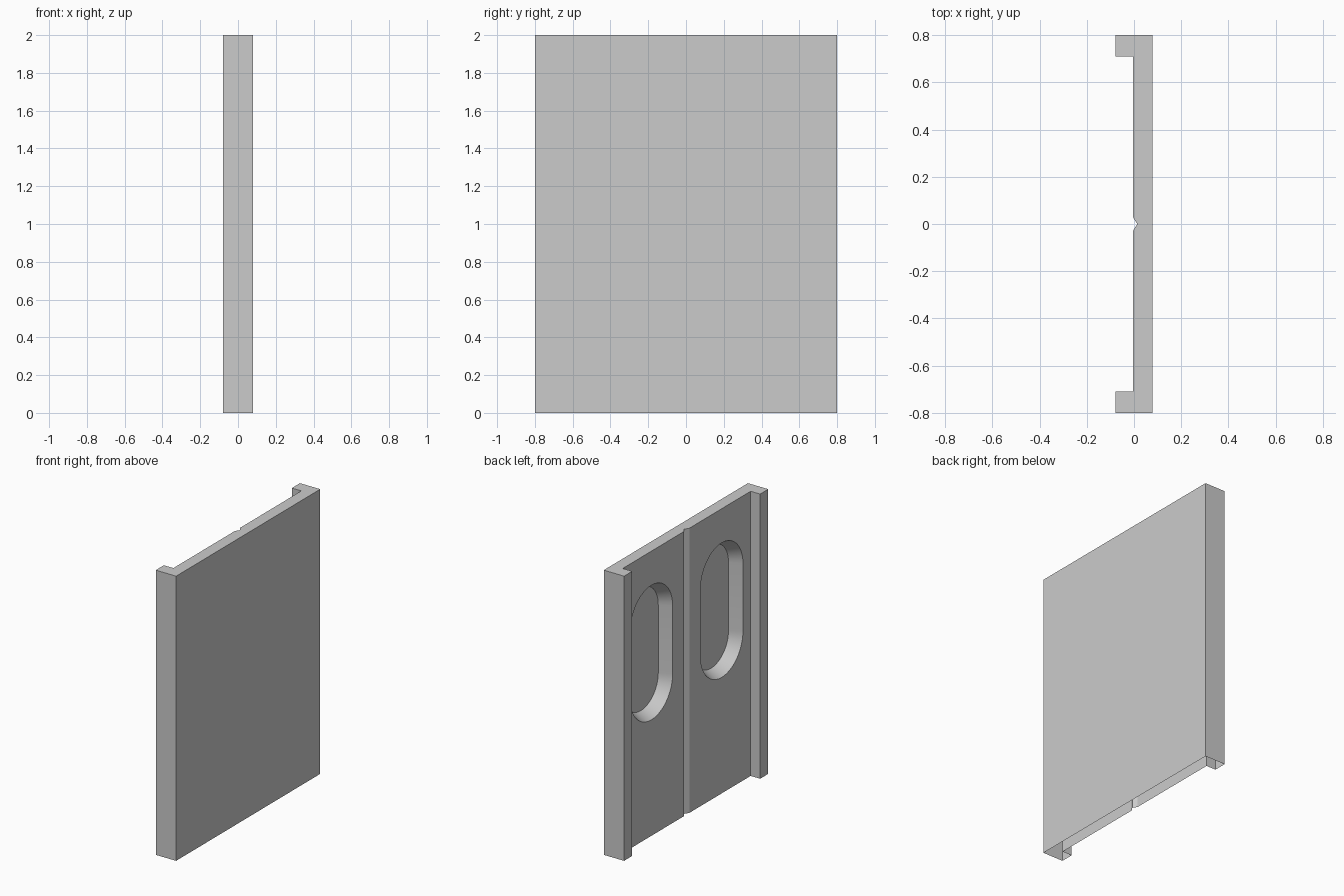
import bpy, bmesh, math

if "Cube" in bpy.data.objects:
    bpy.data.objects.remove(bpy.data.objects["Cube"])

H = 2.0               # door height
X0, X1 = -0.079, 0.079  # full depth
XP = -0.005           # recessed panel face


def mesh_object(name, bm):
    bmesh.ops.recalc_face_normals(bm, faces=bm.faces)
    me = bpy.data.meshes.new(name)
    bm.to_mesh(me)
    bm.free()
    ob = bpy.data.objects.new(name, me)
    bpy.context.collection.objects.link(ob)
    return ob


def loft(bm, a, b):
    """Closed solid between two matching loops of points."""
    va = [bm.verts.new(p) for p in a]
    vb = [bm.verts.new(p) for p in b]
    n = len(va)
    bm.faces.new(va)
    bm.faces.new(vb[::-1])
    for i in range(n):
        j = (i + 1) % n
        bm.faces.new((va[i], va[j], vb[j], vb[i]))


def stadium(x, y, r, z_low=1.05, z_high=1.525, seg=24):
    """Upright rounded slot outline at depth x."""
    pts = []
    for start, zc in ((0, z_high), (math.pi, z_low)):
        for i in range(seg + 1):
            t = start + math.pi * i / seg
            pts.append((x, y + r * math.cos(t), zc + r * math.sin(t)))
    return pts


# Door body: half plan profile mirrored across y = 0, with centre groove
half = [(XP, 0.03), (XP, 0.71), (X0, 0.71), (X0, 0.8), (X1, 0.8)]
plan = [(0.014, 0.0)] + half + [(x, -y) for x, y in reversed(half)]
bm = bmesh.new()
loft(bm, [(x, y, 0) for x, y in plan], [(x, y, H) for x, y in plan])
door = mesh_object("double_door", bm)

# Tapered window recesses
bm = bmesh.new()
for y in (-0.39, 0.39):
    loft(bm, stadium(-0.03, y, 0.2477), stadium(0.0775, y, 0.193))
cutter = mesh_object("window_cutter", bm)
cutter.hide_render = True

mod = door.modifiers.new("windows", "BOOLEAN")
mod.operation = "DIFFERENCE"
mod.solver = "EXACT"
mod.object = cutter
bpy.context.view_layer.objects.active = door
door.select_set(True)
bpy.ops.object.modifier_apply(modifier=mod.name)
bpy.data.objects.remove(cutter)

# The underside is open
bm = bmesh.new()
bm.from_mesh(door.data)
bottom = [f for f in bm.faces if all(v.co.z < 1e-4 for v in f.verts)]
bmesh.ops.delete(bm, geom=bottom, context="FACES")
bm.to_mesh(door.data)
bm.free()

bpy.ops.object.shade_smooth_by_angle(angle=math.radians(30))
